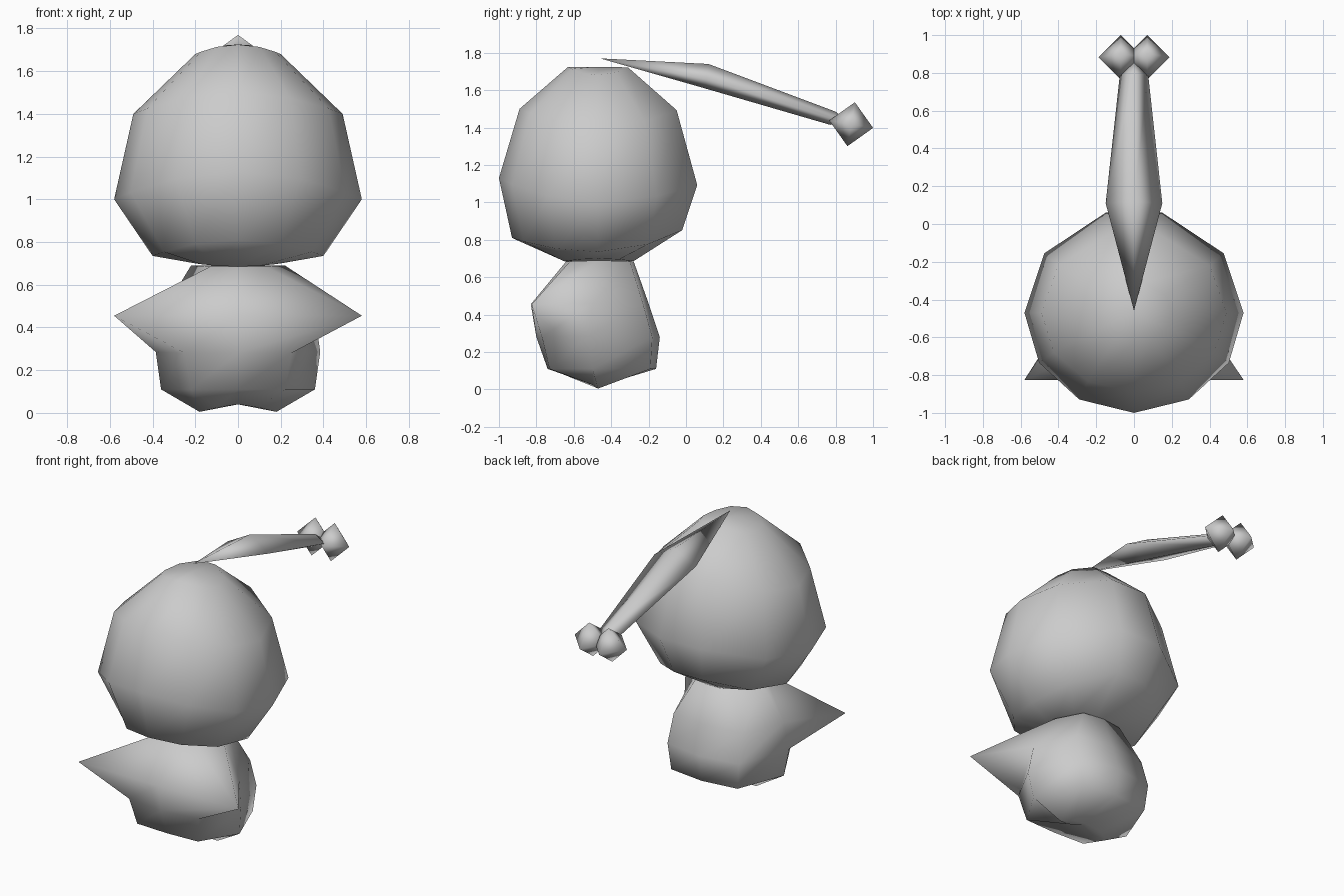
import bpy, bmesh
from math import sin, cos, radians
from mathutils import Matrix

if "Cube" in bpy.data.objects:
    bpy.data.objects.remove(bpy.data.objects["Cube"])

grey = bpy.data.materials.new("plain grey")
grey.use_nodes = True
COLOUR = (0.6, 0.6, 0.6, 1)
grey.diffuse_color = COLOUR
grey.node_tree.nodes["Principled BSDF"].inputs["Base Color"].default_value = COLOUR


def finish(name, bm):
    """Turn a bmesh into a smooth-shaded grey object."""
    bmesh.ops.recalc_face_normals(bm, faces=bm.faces)
    for f in bm.faces:
        f.smooth = True
    mesh = bpy.data.meshes.new(name)
    bm.to_mesh(mesh)
    bm.free()
    mesh.materials.append(grey)
    obj = bpy.data.objects.new(name, mesh)
    bpy.context.collection.objects.link(obj)
    return obj


def mirrored(half):
    """Complete a half ring (x >= 0) with its mirror image."""
    return half + [(-x, y, z) for x, y, z in reversed(half) if x > 0.001]


def loft(name, rings, start, end):
    """Skin closed rings and close both ends with a fan to a point."""
    bm = bmesh.new()
    loops = [[bm.verts.new(p) for p in ring] for ring in rings]
    n = len(loops[0])
    for a, b in zip(loops, loops[1:]):
        for i in range(n):
            j = (i + 1) % n
            bm.faces.new((a[i], a[j], b[j], b[i]))
    for loop, point in ((loops[0], start), (loops[-1], end)):
        tip = bm.verts.new(point)
        for i in range(n):
            bm.faces.new((loop[i], loop[(i + 1) % n], tip))
    return finish(name, bm)


# Head: faceted ball, each ring dips towards the sides
HEAD_Y = -0.47


def head_ring(width, z_side, y_front, z_front, y_back, z_back):
    half = []
    for angle in (0, 30, 60, 90, 125, 165):
        s, c = sin(radians(angle)), cos(radians(angle))
        if c >= 0:
            y, z = HEAD_Y + (y_front - HEAD_Y) * c, z_front
        else:
            y, z = HEAD_Y - (y_back - HEAD_Y) * c * 1.035, z_back
        half.append((width * s, y, z_side + (z - z_side) * c * c))
    return mirrored(half)


loft("head", [
    head_ring(0.20, 0.70, -0.65, 0.685, -0.28, 0.685),
    head_ring(0.40, 0.735, -0.93, 0.81, -0.02, 0.86),
    head_ring(0.58, 1.00, -1.00, 1.13, 0.06, 1.10),
    head_ring(0.49, 1.40, -0.89, 1.50, -0.05, 1.50),
    head_ring(0.20, 1.68, -0.63, 1.725, -0.31, 1.725),
], (0, HEAD_Y, 0.685), (0, HEAD_Y, 1.725))

# Body: squat trunk whose front corners are drawn out into pointed arms
loft("body_with_arms", [
    mirrored([(0, -0.47, 0.04), (0.10, -0.50, 0.025), (0.18, -0.47, 0.005),
              (0.10, -0.44, 0.025), (0, -0.45, 0.04)]),
    mirrored([(0, -0.74, 0.11), (0.22, -0.73, 0.11), (0.36, -0.50, 0.11),
              (0.24, -0.19, 0.11), (0, -0.16, 0.11)]),
    mirrored([(0, -0.80, 0.28), (0.25, -0.77, 0.28), (0.385, -0.52, 0.285),
              (0.26, -0.18, 0.28), (0, -0.14, 0.28)]),
    mirrored([(0, -0.83, 0.455), (0.58, -0.825, 0.455), (0.36, -0.50, 0.46),
              (0.25, -0.23, 0.46), (0, -0.20, 0.46)]),
    mirrored([(0, -0.64, 0.685), (0.13, -0.62, 0.685), (0.22, -0.47, 0.69),
              (0.14, -0.30, 0.685), (0, -0.28, 0.685)]),
], (0, -0.46, 0.04), (0, -0.46, 0.69))

# Tail stalk: diamond-section spindle leaning back from the crown
loft("stalk", [
    mirrored([(0, 0.12, 1.74), (0.15, 0.11, 1.66), (0, 0.10, 1.61)]),
    mirrored([(0, 0.80, 1.485), (0.075, 0.79, 1.445), (0, 0.77, 1.415)]),
], (0, -0.46, 1.77), (0, 0.88, 1.42))

# Two tilted eight-sided bobbles at the end of the stalk
for side, x in (("left", 0.07), ("right", -0.07)):
    bm = bmesh.new()
    r = 0.119
    ring = [bm.verts.new(p) for p in ((r, 0, 0), (0, r, 0), (-r, 0, 0), (0, -r, 0))]
    for height in (r, -r):
        tip = bm.verts.new((0, 0, height))
        for i in range(4):
            bm.faces.new((ring[i], ring[(i + 1) % 4], tip))
    bm.transform(Matrix.Translation((x, 0.883, 1.418)) @ Matrix.Rotation(radians(-9.6), 4, "X"))
    finish(side + "_bobble", bm)
